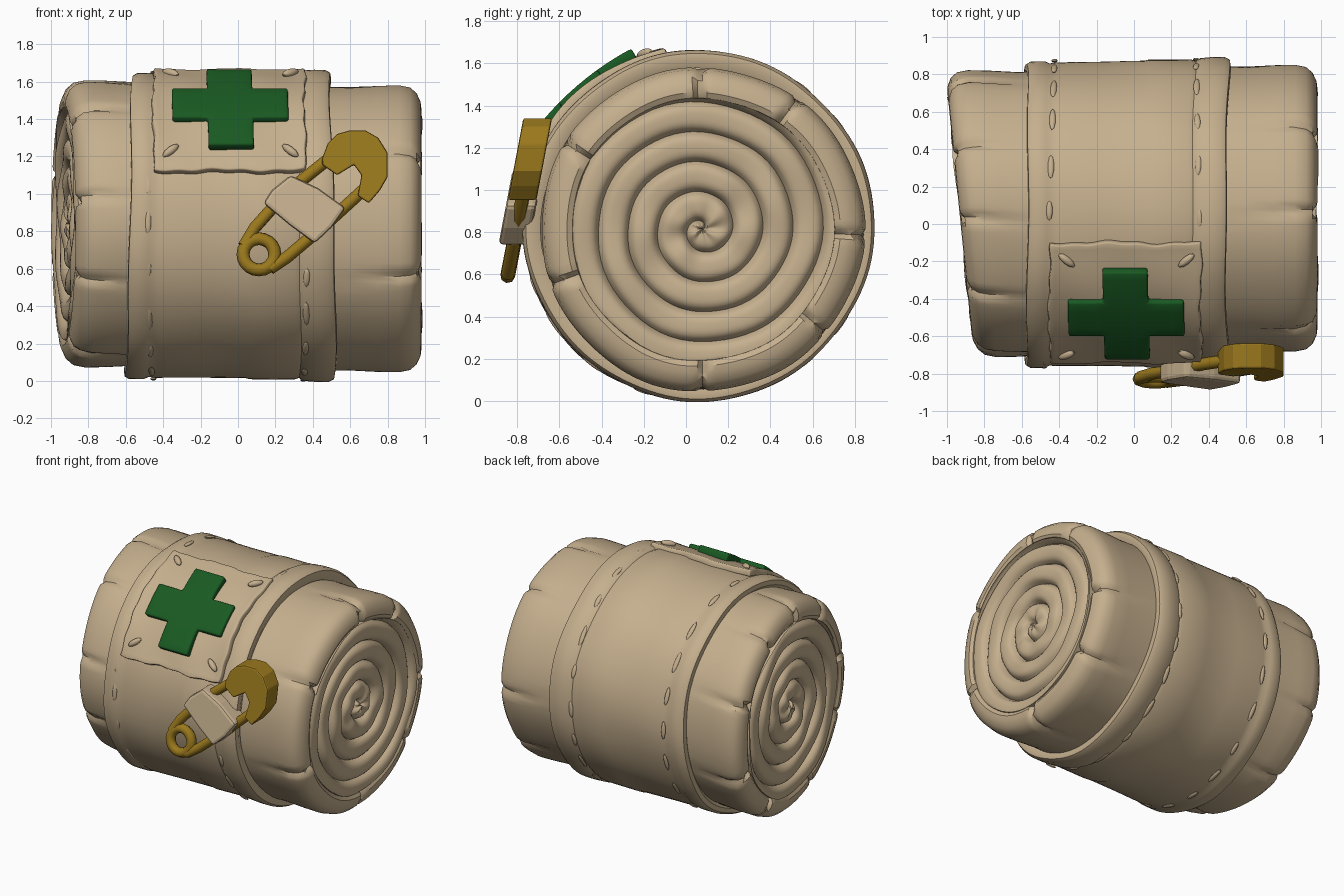
import bpy, bmesh, math, random
from math import sin, cos, pi, radians
from mathutils import Vector, Matrix

random.seed(4)
if "Cube" in bpy.data.objects:
    bpy.data.objects.remove(bpy.data.objects["Cube"])

CY, CZ = 0.055, 0.83      # axis of the wrapped band


def material(name, rgb):
    m = bpy.data.materials.new(name)
    m.use_nodes = True
    m.diffuse_color = (*rgb, 1)
    m.node_tree.nodes["Principled BSDF"].inputs["Base Color"].default_value = (*rgb, 1)
    return m


TAN = material("tan cloth", (0.56, 0.43, 0.27))
GREEN = material("green felt", (0.01, 0.102, 0.016))
GOLD = material("gold metal", (0.32, 0.187, 0.012))


def finish(name, bm, mat, smooth=35):
    me = bpy.data.meshes.new(name)
    bm.to_mesh(me)
    bm.free()
    ob = bpy.data.objects.new(name, me)
    bpy.context.collection.objects.link(ob)
    me.materials.append(mat)
    if smooth:
        me.shade_smooth()
        me.set_sharp_from_angle(angle=radians(smooth))
    return ob


def grid(name, rows, cols, point, closed=False, flip=False, mat=TAN):
    """Surface through point(i, j); closed joins the last column to the first."""
    bm = bmesh.new()
    v = [[bm.verts.new(point(i, j)) for j in range(cols)] for i in range(rows)]
    for i in range(rows - 1):
        for j in range(cols if closed else cols - 1):
            k = (j + 1) % cols
            f = [v[i][j], v[i][k], v[i + 1][k], v[i + 1][j]]
            bm.faces.new(f[::-1] if flip else f)
    bmesh.ops.remove_doubles(bm, verts=bm.verts, dist=0.0005)
    return finish(name, bm, mat)


def on_band(x, a, r):
    """Point on the band; angle a runs from the top towards the front."""
    return Vector((x, CY - r * sin(a), CZ + r * cos(a)))


def soften(ob, width):
    b = ob.modifiers.new("soft edge", 'BEVEL')
    b.width, b.segments, b.limit_method = width, 2, 'ANGLE'


def thicken(ob, depth, bevel):
    s = ob.modifiers.new("thickness", 'SOLIDIFY')
    s.thickness, s.offset = depth, -1
    soften(ob, bevel)


# Rolled cloth: outer layer with notches, plus a coiled end on each side
SHELL = [(.4, .76), (.6, .757), (.75, .765), (.86, .767), (.92, .755), (.955, .725),
         (.976, .68), (.98, .648), (.966, .622), (.905, .605)]
COLS = 180


def roll_end(label, side, cy, cz, notches):
    def place(s, r, phi):
        r *= 1 + .005 * sin(3 * phi + side) + .005 * sin(7 * phi + 2 * side)
        y, z = cy + r * cos(phi), cz + r * sin(phi)
        x = s if side > 0 else -s + .045 - .1 * (y - .08)
        return (x, y, z)

    def dent(phi):
        d = 0
        for n in notches:
            gap = (phi - radians(n) + pi) % (2 * pi) - pi
            d = max(d, math.exp(-(gap / .028) ** 2))
        return d

    def shell(i, j):
        s, r = SHELL[i]
        phi = 2 * pi * j / COLS
        d = dent(phi + .05 * sin(9 * s))
        near = max(0, min(1, (s - .55) / .35))
        face = 1 if r < .72 else 0
        return place(s - .04 * d * face, r - .03 * d * near * (1 - face), phi)

    grid(label + "_roll_outer_layer", len(SHELL), COLS, shell, True, side < 0)

    pitch, limit, per_turn, across = .142, .622, 64, 10

    def coil(i, j):
        v, phi = 1 - i / across, 2 * pi * j / per_turn
        r = max(0, min(limit, pitch * (phi / (2 * pi) - 1 + v)))
        bulge = max(0, 1 - abs(2 * v - 1) ** 3) ** .7
        ripple = .006 * sin(5 * phi * 1.13) + .004 * sin(phi * 3.7)
        return place(.912 + .048 * bulge + .018 * r / limit + ripple * bulge, r, phi)

    grid(label + "_roll_coil", across + 1, int(per_turn * 5.45), coil, False, side < 0)


roll_end("left", 1, .078, .814, [0, 56, 93, 150, 202, 272, 322])
roll_end("right", -1, .062, .84, [25, 64, 95, 128, 171, 206, 250, 300, 340])

# Wrapped band with a hem along each edge
BAND = [(-.565, .745), (-.583, .775), (-.58, .808), (-.555, .823), (-.48, .823), (-.455, .811),
        (-.42, .816), (-.2, .815), (.05, .817), (.07, .822), (.3, .82), (.325, .811), (.35, .826),
        (.42, .831), (.48, .83), (.507, .815), (.512, .785), (.495, .745)]


def band_point(i, j):
    x, r = BAND[i]
    p = 2 * pi * j / 128
    r += .004 * sin(4 * p + 3 * x) + .002 * sin(9 * p - 5 * x)
    x += .005 * sin(p * 2 + 1) + .005 * sin(5 * p) - .03 * x * sin(p)
    return (x, CY + r * cos(p) + .012 * x, CZ + r * sin(p))


grid("wrapped_band", len(BAND), 128, band_point, True)


# Sewn stitches as flattened beads lying on the cloth
def bead(bm, x, a, r, size, twist=0):
    n = Vector((0, -sin(a), cos(a)))
    t = Vector((0, cos(a), sin(a)))
    m = Matrix((Vector((1, 0, 0)), t, n)).transposed().to_4x4()
    m = Matrix.Translation(on_band(x, a, r)) @ m @ Matrix.Rotation(twist, 4, 'Z')
    bmesh.ops.create_uvsphere(bm, u_segments=10, v_segments=6, radius=1,
                              matrix=m @ Matrix.Diagonal((*size, 1)))


for label, x, lean, r in (("right_hem_stitches", -.453, -.028, .818),
                          ("left_hem_stitches", .35, .018, .824)):
    bm = bmesh.new()
    for k in range(20):
        a = 2 * pi * (k + random.uniform(-.12, .12)) / 20
        if not (.1 < a < 1.25):
            bead(bm, x + lean * sin(a), a, r, (.017, random.uniform(.05, .085), .01),
                 random.uniform(-.06, .06))
    finish(label, bm, TAN)

# Square patch that follows the band, with slightly ragged edges
N = 28
A_TOP, A_LOW = radians(11), radians(69.5)


def patch_point(i, j):
    u, v = j / N, i / N
    eu, ev = abs(2 * u - 1) ** 8, abs(2 * v - 1) ** 8
    x = -.45 + .805 * u + eu * (.006 * sin(9 * v) + .004 * sin(31 * v))
    a = A_LOW + (A_TOP - A_LOW) * v + ev * (.008 * sin(11 * u) + .005 * sin(29 * u))
    rim = max(eu, ev)
    return on_band(x, a, .846 + .01 * rim + .004 * sin(11 * u + 8 * v))


thicken(grid("patch", N + 1, N + 1, patch_point), .045, .008)

bm = bmesh.new()
for x, tx in ((-.36, 1), (.28, -1)):
    for deg, ta in ((17, 1), (62, -1)):
        bead(bm, x, radians(deg), .855, (.055, .022, .022), -tx * ta * .7)
finish("patch_corner_stitches", bm, TAN)

# Green cross, gently bent over the patch
bm = bmesh.new()
bmesh.ops.create_grid(bm, x_segments=3, y_segments=3, size=1)
corners = [f for f in bm.faces
           if min(abs(f.calc_center_median().x), abs(f.calc_center_median().y)) > .4]
bmesh.ops.delete(bm, geom=corners, context='FACES')
for v in bm.verts:
    for k in (0, 1):
        v.co[k] = math.copysign(.31 if abs(v.co[k]) > .5 else .121, v.co[k])
bmesh.ops.subdivide_edges(bm, edges=bm.edges[:], cuts=3, use_grid_fill=True)
tilt = radians(40.7)
for v in bm.verts:
    u, w = v.co.x, v.co.y
    base = on_band(-.042 + u - .02 * w, tilt, .876 - w * w / 2.8)
    v.co = base + w * Vector((0, cos(tilt), sin(tilt)))
thicken(finish("green_cross", bm, GREEN), .06, .012)


# Safety pin lying against the front, leaning with height
def pin_y(z):
    return -.705 - (1.33 - z) * .19


def slab(name, outline, half, bevel, mat):
    bm = bmesh.new()
    face = bm.faces.new([bm.verts.new((x, pin_y(z) - half, z)) for x, z in outline])
    out = bmesh.ops.extrude_face_region(bm, geom=[face])
    for v in out["geom"]:
        if isinstance(v, bmesh.types.BMVert):
            v.co.y += 2 * half
    bmesh.ops.recalc_face_normals(bm, faces=bm.faces)
    soften(finish(name, bm, mat, 0), bevel)


slab("pin_head", [(.45, 1.19), (.48, 1.27), (.53, 1.32), (.6, 1.34), (.68, 1.34), (.75, 1.3),
                  (.8, 1.22), (.8, 1.09), (.76, 1.02), (.70, .95), (.64, .99), (.66, 1.10),
                  (.62, 1.155), (.53, 1.10), (.45, 1.155)], .068, .01, GOLD)
slab("pin_cloth_wrap", [(.135, .95), (.18, 1.02), (.28, 1.10), (.43, 1.03), (.575, .925),
                        (.50, .82), (.41, .735), (.28, .83)], .072, .02, TAN)


def rod(name, path):
    cu = bpy.data.curves.new(name, 'CURVE')
    cu.dimensions = '3D'
    cu.bevel_depth, cu.bevel_resolution, cu.use_fill_caps = .033, 2, True
    sp = cu.splines.new('POLY')
    sp.points.add(len(path) - 1)
    for p, (x, z) in zip(sp.points, path):
        p.co = (x, pin_y(z), z, 1)
    cu.materials.append(GOLD)
    bpy.context.collection.objects.link(bpy.data.objects.new(name, cu))


rod("pin_upper_rod", [(.03, .72), (.09, .82), (.25, 1.0), (.5, 1.2)])
rod("pin_lower_rod", [(.17, .6), (.26, .66), (.45, .82), (.68, 1.03)])

bpy.ops.mesh.primitive_torus_add(major_segments=20, minor_segments=8, major_radius=.085,
                                 minor_radius=.035, location=(.112, pin_y(.677), .677),
                                 rotation=(pi / 2 - .19, 0, 0))
ring = bpy.context.object
ring.name = "pin_spring_loop"
ring.data.materials.append(GOLD)
ring.data.shade_smooth()
